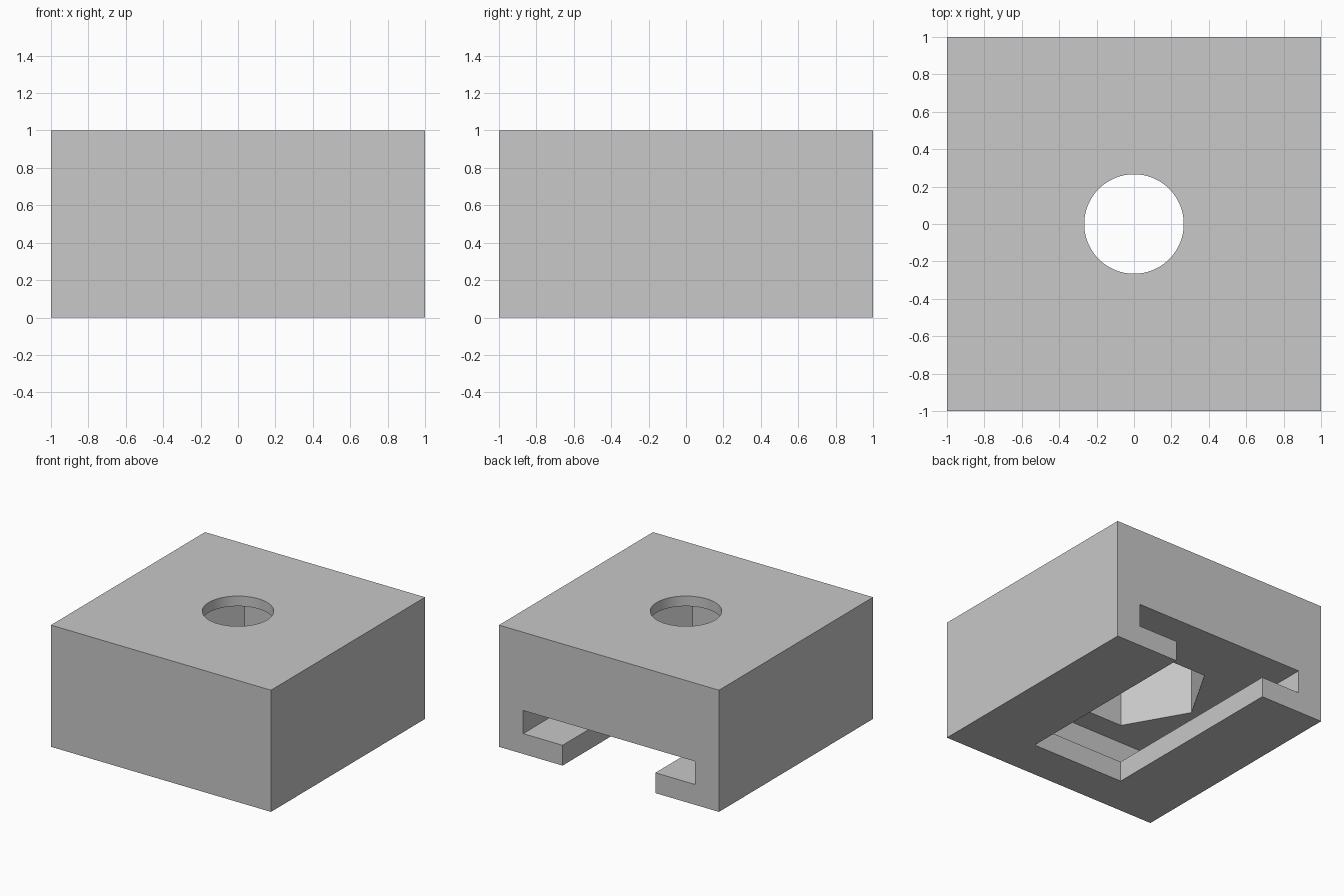
import bpy
import math

default_cube = bpy.data.objects.get("Cube")
if default_cube:
    bpy.data.objects.remove(default_cube, do_unlink=True)

SLOT_TOP = 0.357     # ceiling of the T-slot
LIP = 0.167          # thickness of the retaining lips
POCKET_TOP = 0.917   # ceiling of the hexagonal pocket


def box(name, lo, hi):
    """Axis-aligned box between two corners."""
    bpy.ops.mesh.primitive_cube_add(size=1, location=[(a + b) / 2 for a, b in zip(lo, hi)])
    obj = bpy.context.object
    obj.name = name
    obj.scale = [b - a for a, b in zip(lo, hi)]
    bpy.ops.object.transform_apply(location=True, rotation=True, scale=True)
    return obj


def prism(name, sides, radius, z0, z1, turn=0):
    """Upright prism on the z axis."""
    bpy.ops.mesh.primitive_cylinder_add(vertices=sides, radius=radius, depth=z1 - z0,
                                        location=(0, 0, (z0 + z1) / 2), rotation=(0, 0, turn))
    obj = bpy.context.object
    obj.name = name
    bpy.ops.object.transform_apply(location=True, rotation=True, scale=True)
    return obj


# Solid block
block = box("slotted_block", (-1, -1, 0), (1, 1, 1))

# T-slot open at the back, hexagonal pocket above it, round hole through the top
cutters = [
    box("slot_mouth_cutter", (-0.422, -0.66, -0.2), (0.422, 1.2, LIP + 0.05)),
    box("slot_channel_cutter", (-0.78, -0.69, LIP), (0.78, 1.2, SLOT_TOP)),
    prism("hex_pocket_cutter", 6, 0.565, SLOT_TOP - 0.05, POCKET_TOP, math.radians(30)),
    prism("round_hole_cutter", 96, 0.266, POCKET_TOP - 0.05, 1.2),
]

bpy.ops.object.select_all(action="DESELECT")
block.select_set(True)
bpy.context.view_layer.objects.active = block
for cutter in cutters:
    cutter.hide_render = True
    cut = block.modifiers.new(cutter.name, "BOOLEAN")
    cut.operation = "DIFFERENCE"
    cut.solver = "EXACT"
    cut.object = cutter
    bpy.ops.object.modifier_apply(modifier=cut.name)
for cutter in cutters:
    bpy.data.objects.remove(cutter, do_unlink=True)

# Plain grey finish
grey = bpy.data.materials.new("light_grey")
grey.use_nodes = True
colour = (0.58, 0.58, 0.58, 1)
grey.diffuse_color = colour
grey.node_tree.nodes["Principled BSDF"].inputs["Base Color"].default_value = colour
block.data.materials.clear()
block.data.materials.append(grey)

# Smooth round hole, crisp corners
bpy.ops.object.shade_smooth_by_angle(angle=math.radians(30))
